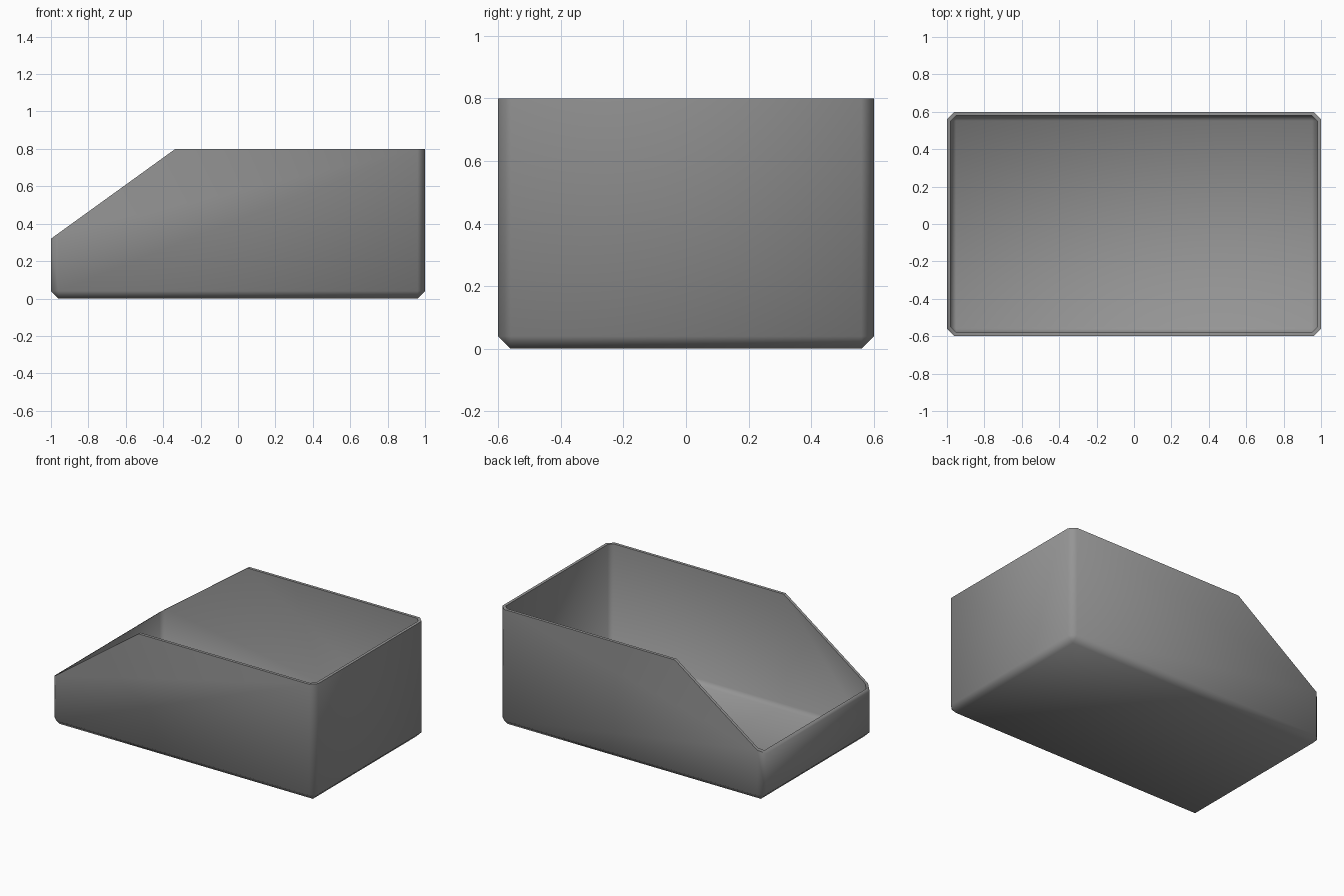
import bpy
import bmesh
from math import radians
from mathutils import Vector, Matrix

cube = bpy.data.objects.get("Cube")
if cube:
    bpy.data.objects.remove(cube, do_unlink=True)

LENGTH, WIDTH, HEIGHT = 2.0, 1.2, 0.8
WALL, CHAMFER = 0.02, 0.04
LIP = Vector((-1, 0, 0.32))            # top of the low end
SHOULDER = Vector((-0.335, 0, HEIGHT))  # where the slope meets the full height
slope = SHOULDER - LIP
slope_normal = Vector((-slope.z, 0, slope.x))


def add_shell(bm, inset, chamfer):
    """Chamfered open tub, cut along the level top and the sloping end."""
    top = HEIGHT + 0.2
    size = (LENGTH - 2 * inset, WIDTH - 2 * inset, top - inset)
    place = Matrix.Translation((0, 0, (top + inset) / 2)) @ Matrix.Diagonal((*size, 1))
    verts = bmesh.ops.create_cube(bm, size=1, matrix=place)["verts"]
    edges = {e for v in verts for e in v.link_edges}
    lower = [e for e in edges if min(v.co.z for v in e.verts) < HEIGHT]
    bmesh.ops.bevel(bm, geom=lower, offset=chamfer, offset_type='OFFSET',
                    segments=1, profile=0.5, affect='EDGES')
    for point, normal in ((SHOULDER, Vector((0, 0, 1))), (SHOULDER, slope_normal)):
        bmesh.ops.bisect_plane(bm, geom=bm.verts[:] + bm.edges[:] + bm.faces[:],
                               dist=1e-5, plane_co=point, plane_no=normal,
                               clear_outer=True)


# Outer and inner skins joined by a flat rim
bm = bmesh.new()
add_shell(bm, 0, CHAMFER)
add_shell(bm, WALL, CHAMFER - WALL * (2 - 2 ** 0.5))
rim = [e for e in bm.edges if e.is_boundary]
bmesh.ops.bridge_loops(bm, edges=rim)
bmesh.ops.recalc_face_normals(bm, faces=bm.faces)

mesh = bpy.data.meshes.new("storage_bin")
bm.to_mesh(mesh)
bm.free()
storage_bin = bpy.data.objects.new("storage_bin", mesh)
bpy.context.collection.objects.link(storage_bin)

# Grey plastic
grey = bpy.data.materials.new("grey_plastic")
grey.use_nodes = True
colour = (0.3, 0.3, 0.3, 1)
grey.diffuse_color = colour
shader = next(n for n in grey.node_tree.nodes if n.type == 'BSDF_PRINCIPLED')
shader.inputs["Base Color"].default_value = colour
mesh.materials.append(grey)

# Soft chamfers, crisp rim
bpy.ops.object.select_all(action='DESELECT')
storage_bin.select_set(True)
bpy.context.view_layer.objects.active = storage_bin
bpy.ops.object.shade_smooth_by_angle(angle=radians(60))
